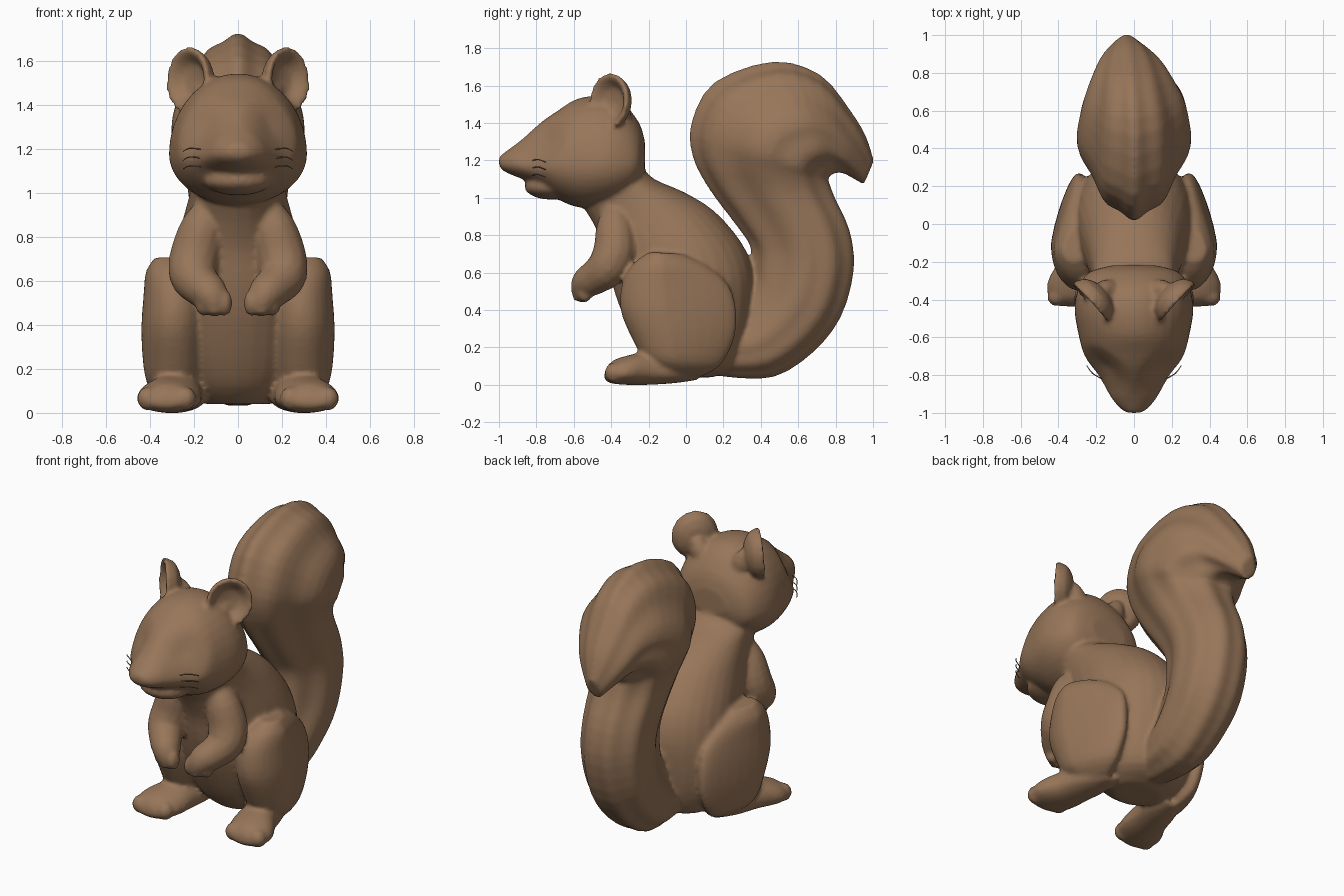
import bpy, bmesh, math
from mathutils import Vector, Matrix

if "Cube" in bpy.data.objects:
    bpy.data.objects.remove(bpy.data.objects["Cube"])

fur = bpy.data.materials.new("brown_fur")
fur.use_nodes = True
colour = (0.31, 0.18, 0.1, 1)
fur.diffuse_color = colour
fur.node_tree.nodes["Principled BSDF"].inputs["Base Color"].default_value = colour


def finish(name, bm):
    bmesh.ops.recalc_face_normals(bm, faces=bm.faces)
    mesh = bpy.data.meshes.new(name)
    bm.to_mesh(mesh)
    bm.free()
    mesh.materials.append(fur)
    mesh.shade_smooth()
    obj = bpy.data.objects.new(name, mesh)
    bpy.context.collection.objects.link(obj)
    return obj


def skin(name, rings):
    """Bridge a series of closed rings and cap both ends."""
    bm = bmesh.new()
    loops = [[bm.verts.new(p) for p in ring] for ring in rings]
    n = len(loops[0])
    for a, b in zip(loops, loops[1:]):
        for i in range(n):
            j = (i + 1) % n
            bm.faces.new((a[i], a[j], b[j], b[i]))
    bm.faces.new(loops[0])
    bm.faces.new(loops[-1])
    return finish(name, bm)


def smooth_rows(rows, steps=3):
    """Catmull-Rom interpolation of number rows."""
    out = []
    for i in range(len(rows) - 1):
        p = [rows[max(i - 1, 0)], rows[i], rows[i + 1], rows[min(i + 2, len(rows) - 1)]]
        for s in range(steps):
            t = s / steps
            out.append([b + t / 2 * (c - a + t * (2*a - 5*b + 4*c - d + t * (3*(b - c) + d - a)))
                        for a, b, c, d in zip(*p)])
    return out + [rows[-1]]


def loft(name, rows, k=0.5, side=1, n=28, ripple=0.0, point=0.0, dent=None):
    """Rows: first edge y, z; second edge y, z; half width; x centre."""
    rings = []
    for ay, az, by, bz, hw, cx in smooth_rows([(*r, 0)[:6] for r in rows]):
        ring = []
        for i in range(n):
            a = math.tau * i / n
            s = 1 + ripple * math.cos(9 * a + math.pi / 2)
            t = k + math.sin(a) * s * (1 - k if math.sin(a) > 0 else k)
            w = hw * s * (1 - point * max(0, -math.sin(a)))
            p = Vector((side * (cx + w * math.cos(a)),
                        ay + t * (by - ay), az + t * (bz - az)))
            ring.append(dent(p) if dent else p)
        rings.append(ring)
    return skin(name, rings)


def tube(name, rows, side=1, n=14):
    """Rows: x, y, z, radius."""
    rows = smooth_rows(rows)
    pts = [Vector((side * r[0], r[1], r[2])) for r in rows]
    rings = []
    for i, p in enumerate(pts):
        d = (pts[min(i + 1, len(pts) - 1)] - pts[max(i - 1, 0)]).normalized()
        u = d.cross(Vector((1, 0, 0.1))).normalized()
        v = d.cross(u)
        rings.append([p + rows[i][3] * (u * math.cos(math.tau * j / n) + v * math.sin(math.tau * j / n))
                      for j in range(n)])
    return skin(name, rings)


def blob(name, centre, radii):
    bm = bmesh.new()
    m = Matrix.Translation(centre) @ Matrix.Diagonal((*radii, 1))
    bmesh.ops.create_uvsphere(bm, u_segments=16, v_segments=10, radius=1, matrix=m)
    return finish(name, bm)


def eye_dent(p):
    """Hollow the eye sockets beside the muzzle."""
    d = (Vector((abs(p.x), p.y, p.z)) - Vector((0.16, -0.78, 1.3))).length
    f = 0.04 * max(0, 1 - d / 0.17)
    return p + Vector((-math.copysign(f, p.x), f, 0))


parts = []

# Torso, front edge to back edge from rump to neck
parts.append(loft("torso", [
    (-.1, .04, .14, .04, .15), (-.2, .12, .27, .1, .24), (-.28, .25, .33, .25, .3),
    (-.36, .43, .36, .45, .32), (-.405, .58, .355, .62, .31), (-.44, .74, .29, .77, .285),
    (-.5, .87, .15, .93, .245), (-.55, .96, -.01, 1.03, .22), (-.54, 1.05, -.17, 1.1, .21),
    (-.48, 1.14, -.25, 1.18, .17)], k=0.57))

# Head, underside to crown from nose to nape
parts.append(loft("head", [
    (-1, 1.17, -1, 1.22, .04), (-.97, 1.14, -.96, 1.25, .085), (-.9, 1.11, -.88, 1.31, .14),
    (-.8, 1.07, -.78, 1.4, .21), (-.7, 1.0, -.68, 1.47, .265), (-.58, .95, -.58, 1.53, .295),
    (-.45, .95, -.45, 1.545, .315), (-.34, .98, -.34, 1.51, .295),
    (-.26, 1.05, -.25, 1.4, .24), (-.22, 1.15, -.22, 1.3, .12)], k=0.38, n=36, dent=eye_dent))
parts.append(blob("lower_jaw", (0, -.72, 1.06), (.16, .145, .07)))

# Tail, inner edge to outer edge, curling over to the tip
parts.append(loft("tail", [
    (.1, .14, .08, .07, .06), (.22, .35, .22, .04, .13), (.3, .45, .47, .04, .17),
    (.35, .55, .68, .17, .19), (.36, .62, .83, .36, .205), (.35, .74, .9, .61, .21),
    (.27, .86, .88, .82, .215), (.13, 1.05, .8, 1.0, .23), (.045, 1.22, .77, 1.08, .265),
    (.04, 1.4, .76, 1.1, .3), (.16, 1.61, .77, 1.11, .3), (.47, 1.72, .78, 1.12, .27),
    (.72, 1.65, .8, 1.13, .22, -.01), (.88, 1.46, .84, 1.13, .17, -.02),
    (.96, 1.33, .88, 1.11, .12, -.03), (1.005, 1.2, .95, 1.07, .05, -.04)],
    k=0.57, n=54, ripple=0.03, point=0.25))

for label, s in (("left", 1), ("right", -1)):
    # Hind legs, back edge to front edge, thinning into the flank behind
    parts.append(loft(label + "_thigh", [
        (.1, .05, -.12, .05, .06, .27), (.19, .11, -.22, .13, .12, .29),
        (.26, .25, -.29, .25, .145, .29), (.27, .4, -.35, .4, .15, .29),
        (.23, .53, -.34, .55, .145, .285), (.12, .63, -.28, .65, .12, .3),
        (-.02, .7, -.2, .71, .06, .32)], k=0.62, side=s, point=0.4))
    parts.append(loft(label + "_foot", [
        (-.44, .04, -.43, .08, .07, .33), (-.41, .01, -.39, .13, .12, .325),
        (-.32, 0, -.3, .16, .145, .315), (-.2, 0, -.18, .18, .12, .28),
        (-.05, .01, -.05, .14, .1, .25), (.08, .03, .06, .07, .04, .23)], k=0.4, side=s))
    for i in range(3):
        parts.append(blob(f"{label}_toe_{i + 1}", (s * (.24 + .085 * i), -.385, .065),
                          (.05, .05, .055)))

    # Arms and paws
    parts.append(tube(label + "_arm", [
        (.12, -.38, .95, .06), (.16, -.38, .85, .1), (.195, -.38, .72, .115),
        (.205, -.42, .63, .11), (.17, -.48, .58, .095), (.13, -.53, .545, .085),
        (.11, -.555, .5, .065), (.105, -.57, .445, .03)], side=s))
    for i in range(3):
        parts.append(blob(f"{label}_finger_{i + 1}", (s * (.06 + .05 * i), -.56 + .01 * i, .5),
                          (.035, .045, .06)))

    # Cupped ears: a turned profile facing forward and outward
    out = Vector((s * .73, -.68, .05)).normalized()
    across = out.cross(Vector((0, 0, 1))).normalized()
    up = across.cross(out)
    base = Vector((s * .217, -.4, 1.515))
    profile = [(.02, -.08), (.5, -.07), (.85, -.04), (1, .01), (.98, .03), (.8, .02), (.5, -.025), (.02, -.035)]
    parts.append(skin(label + "_ear", [[base + out * d + r * (across * .138 * math.cos(a) + up * .152 * math.sin(a))
                                        for a in (math.tau * i / 20 for i in range(20))] for r, d in profile]))
    parts.append(tube(label + "_ear_root", [(.12, -.38, 1.41, .08), (.15, -.355, 1.47, .065),
                                            (.17, -.345, 1.53, .03)], side=s))

    # Cheek whiskers
    for i in range(3):
        z = 1.12 + .04 * i
        tube(f"{label}_whisker_{i + 1}", [(.17, -.82, z, .003), (.22, -.79, z + .005, .003),
                                        (.25, -.75, z - .01, .002)], side=s, n=4)

# Fuse all flesh into one continuous skin
bpy.ops.object.select_all(action="DESELECT")
for part in parts:
    part.select_set(True)
bpy.context.view_layer.objects.active = parts[0]
bpy.ops.object.join()
body = bpy.context.view_layer.objects.active
body.name = "body"
remesh = body.modifiers.new("fuse", "REMESH")
remesh.mode = "VOXEL"
remesh.voxel_size = 0.013
remesh.use_smooth_shade = True
relax = body.modifiers.new("relax", "SMOOTH")
relax.factor = 0.5
relax.iterations = 6
